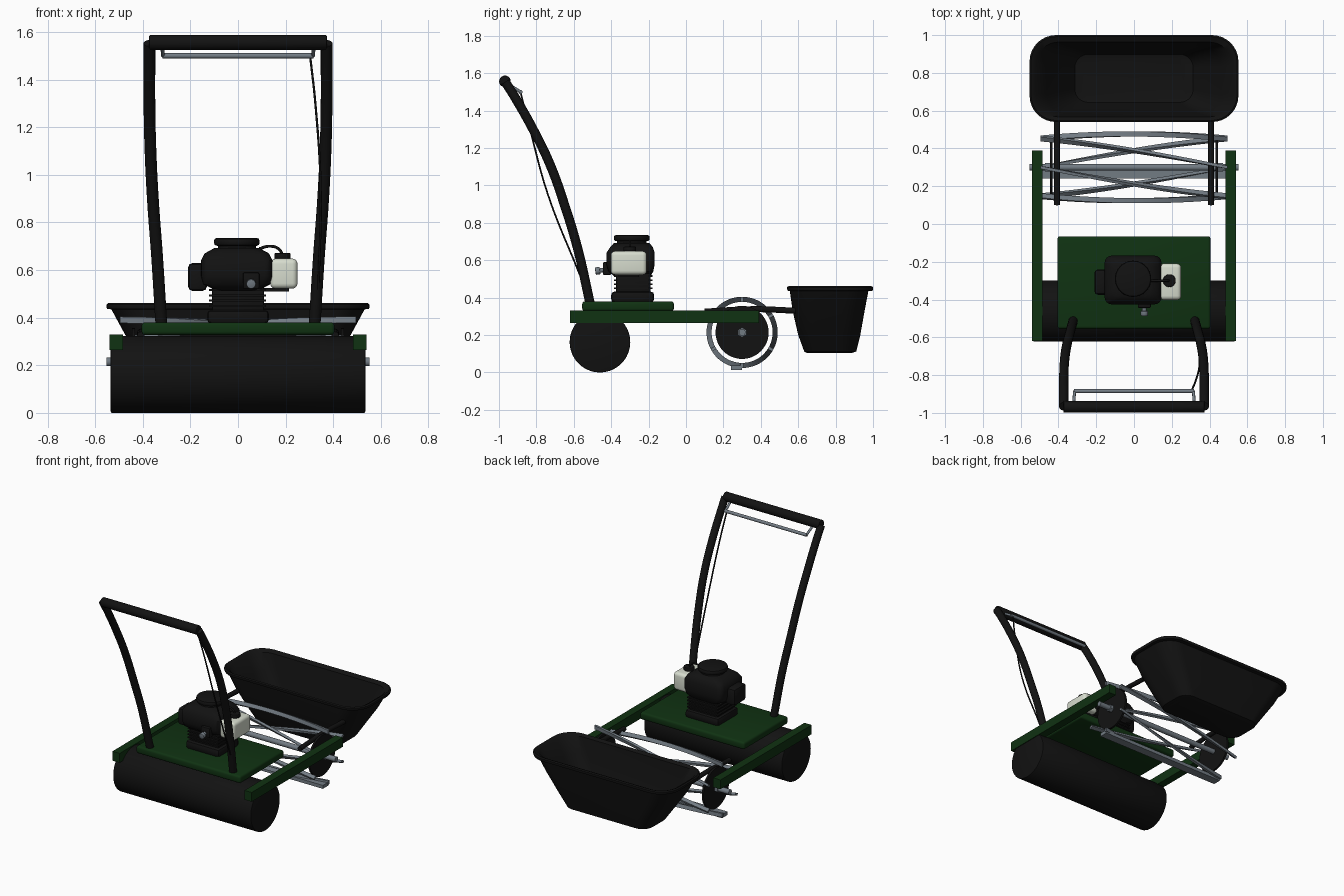
import bpy, bmesh, math
from mathutils import Vector

if "Cube" in bpy.data.objects:
    bpy.data.objects.remove(bpy.data.objects["Cube"])


def material(name, rgb):
    m = bpy.data.materials.new(name)
    m.diffuse_color = (*rgb, 1)
    m.use_nodes = True
    m.node_tree.nodes["Principled BSDF"].inputs["Base Color"].default_value = m.diffuse_color
    return m


BLACK = material("black", (0.006, 0.006, 0.006))
GREEN = material("dark green", (0.005, 0.032, 0.006))
STEEL = material("steel grey", (0.17, 0.20, 0.23))
WHITE = material("tank white", (0.68, 0.72, 0.62))


def finish(name, bm, mat, smooth=True):
    bmesh.ops.recalc_face_normals(bm, faces=bm.faces)
    me = bpy.data.meshes.new(name)
    bm.to_mesh(me)
    bm.free()
    me.materials.append(mat)
    ob = bpy.data.objects.new(name, me)
    bpy.context.collection.objects.link(ob)
    if smooth:
        bpy.ops.object.select_all(action='DESELECT')
        ob.select_set(True)
        bpy.context.view_layer.objects.active = ob
        bpy.ops.object.shade_smooth_by_angle(angle=math.radians(40))
    return ob


def box(name, lo, hi, mat, bevel=0.0, segments=2):
    bm = bmesh.new()
    bmesh.ops.create_cube(bm, size=1)
    for v in bm.verts:
        v.co = Vector([lo[i] + (v.co[i] + 0.5) * (hi[i] - lo[i]) for i in range(3)])
    if bevel:
        bmesh.ops.bevel(bm, geom=bm.edges[:], offset=bevel, segments=segments,
                        profile=0.5, affect='EDGES')
    return finish(name, bm, mat)


def rod(name, a, b, r, mat, sides=32, bevel=0.0):
    a, b = Vector(a), Vector(b)
    bm = bmesh.new()
    bmesh.ops.create_cone(bm, cap_ends=True, segments=sides, radius1=r, radius2=r,
                          depth=(b - a).length)
    if bevel:
        rim = [e for e in bm.edges if abs(e.verts[0].co.z - e.verts[1].co.z) < 1e-5]
        bmesh.ops.bevel(bm, geom=rim, offset=bevel, segments=2, profile=0.5, affect='EDGES')
    rot = (b - a).to_track_quat('Z', 'Y')
    for v in bm.verts:
        v.co = rot @ v.co + (a + b) / 2
    return finish(name, bm, mat)


def loft(name, rings, mat):
    """Skin a list of closed rings and cap both ends."""
    bm = bmesh.new()
    loops = [[bm.verts.new(p) for p in ring] for ring in rings]
    n = len(loops[0])
    for a, b in zip(loops, loops[1:]):
        for i in range(n):
            bm.faces.new((a[i], a[(i + 1) % n], b[(i + 1) % n], b[i]))
    bm.faces.new(loops[0])
    bm.faces.new(loops[-1])
    return finish(name, bm, mat)


def round_rect(z, cx, hx, y0, y1, r, steps=8):
    pts = []
    for k, (sx, cy) in enumerate([(1, y1 - r), (-1, y1 - r), (-1, y0 + r), (1, y0 + r)]):
        for i in range(steps + 1):
            a = math.pi / 2 * (k + i / steps)
            pts.append((cx + sx * (hx - r) + r * math.cos(a), cy + r * math.sin(a), z))
    return pts


def tube(name, pts, r, mat, sides=4):
    cu = bpy.data.curves.new(name, 'CURVE')
    cu.dimensions = '3D'
    cu.bevel_depth = r
    cu.bevel_resolution = sides
    cu.use_fill_caps = True
    cu.resolution_u = 6
    sp = cu.splines.new('BEZIER')
    sp.bezier_points.add(len(pts) - 1)
    for bp, p in zip(sp.bezier_points, pts):
        bp.co = p
        bp.handle_left_type = bp.handle_right_type = 'AUTO'
    cu.materials.append(mat)
    ob = bpy.data.objects.new(name, cu)
    bpy.context.collection.objects.link(ob)
    return ob


# Rear roller and deck
rod("roller", (-0.535, -0.46, 0.162), (0.535, -0.46, 0.162), 0.162, BLACK, 64, 0.006)
box("deck_plate", (-0.405, -0.555, 0.328), (0.405, -0.065, 0.38), GREEN, 0.014, 3)

# Parts on both sides
for s, side in ((-1, "left"), (1, "right")):
    xs = sorted((s * 0.484, s * 0.54))
    box(side + "_rail", (xs[0], -0.62, 0.265), (xs[1], 0.39, 0.33), GREEN)
    rod(side + "_reel_disc", (s * 0.432, 0.30, 0.214), (s * 0.446, 0.30, 0.214), 0.142, BLACK, 48)
    rod(side + "_shaft_nut", (s * 0.446, 0.30, 0.214), (s * 0.47, 0.30, 0.214), 0.026, STEEL, 6)
    tube(side + "_hopper_arm", [(s * 0.408, 0.10, 0.325), (s * 0.408, 0.36, 0.338),
                                (s * 0.408, 0.585, 0.33)], 0.016, BLACK)
    tube(side + "_handle_tube", [(s * 0.322, -0.513, 0.37), (s * 0.34, -0.578, 0.658),
                                 (s * 0.357, -0.647, 0.888), (s * 0.368, -0.727, 1.112),
                                 (s * 0.372, -0.818, 1.30), (s * 0.372, -0.914, 1.47),
                                 (s * 0.372, -0.966, 1.553)], 0.025, BLACK, 5)
    tube(side + "_lever_end", [(s * 0.315, -0.885, 1.50), (s * 0.318, -0.94, 1.535)], 0.008, STEEL)

# Handle grip, lever bar and cable
rod("handle_grip", (-0.373, -0.968, 1.556), (0.373, -0.968, 1.556), 0.031, BLACK, 32, 0.004)
rod("lever_bar", (-0.318, -0.885, 1.50), (0.318, -0.885, 1.50), 0.011, STEEL, 16)
tube("control_cable", [(0.303, -0.885, 1.50), (0.325, -0.834, 1.30), (0.347, -0.738, 0.95),
                       (0.338, -0.567, 0.52)], 0.005, BLACK, 2)

# Cutting reel: shaft, six helical blades and fixed bed knife
rod("reel_shaft", (-0.553, 0.30, 0.214), (0.553, 0.30, 0.214), 0.018, STEEL, 24)
for k in range(6):
    rings = []
    for i in range(17):
        t = i / 16
        a = math.radians(30 + 60 * k + 60 * t)
        c, s = math.cos(a), math.sin(a)
        rings.append([(-0.495 + 0.99 * t, 0.30 + r * c - w * s, 0.214 + r * s + w * c)
                      for r, w in ((0.163, -0.008), (0.19, -0.008), (0.19, 0.008), (0.163, 0.008))])
    loft("reel_blade_%d" % (k + 1), rings, STEEL)
box("bed_knife", (-0.49, 0.24, 0.014), (0.49, 0.30, 0.038), STEEL)

# Grass hopper: open tub with a lip (outer wall up, inner wall down)
wall = [(0.105, 0.29, 0.645, 0.89, 0.06), (0.112, 0.325, 0.632, 0.91, 0.08),
        (0.20, 0.385, 0.60, 0.932, 0.10), (0.33, 0.475, 0.57, 0.955, 0.12),
        (0.435, 0.532, 0.555, 0.975, 0.13)]
lip = [(0.437, 0.55, 0.543, 0.998, 0.14), (0.446, 0.553, 0.54, 1.0, 0.14),
       (0.455, 0.553, 0.54, 1.0, 0.14), (0.461, 0.545, 0.548, 0.992, 0.135)]
inner = [(z + 0.012, hx - 0.012, y0 + 0.012, y1 - 0.012, r - 0.01)
         for z, hx, y0, y1, r in reversed(wall)]
loft("grass_hopper", [round_rect(z, 0, hx, y0, y1, r) for z, hx, y0, y1, r in wall + lip + inner],
     BLACK)

# Engine base, crankcase and fins
box("engine_base", (-0.13, -0.40, 0.375), (0.13, -0.17, 0.432), BLACK, 0.018)
box("crankcase", (-0.11, -0.375, 0.42), (0.11, -0.19, 0.55), BLACK, 0.01)
for i in range(4):
    z = 0.445 + 0.022 * i
    box("cooling_fin_%d" % (i + 1), (-0.121, -0.384, z), (0.118, -0.18, z + 0.009), BLACK)

# Engine cowl, recoil starter and side housing
cowl = [(0.515, 0.09, -0.385, -0.19, 0.03), (0.54, 0.14, -0.415, -0.175, 0.035),
        (0.575, 0.15, -0.425, -0.168, 0.035), (0.64, 0.15, -0.425, -0.168, 0.035),
        (0.67, 0.135, -0.405, -0.178, 0.04), (0.692, 0.095, -0.385, -0.195, 0.05)]
loft("engine_cowl", [round_rect(z, -0.005, hx, y0, y1, r, 4) for z, hx, y0, y1, r in cowl], BLACK)
rod("starter_neck", (-0.005, -0.29, 0.68), (-0.005, -0.29, 0.71), 0.08, BLACK, 32)
rod("starter_cover", (-0.005, -0.29, 0.702), (-0.005, -0.29, 0.735), 0.096, BLACK, 32, 0.012)
box("side_housing", (-0.21, -0.375, 0.512), (-0.13, -0.24, 0.63), BLACK, 0.02)

# Fuel tank with cap, hose and bracket
box("fuel_tank", (0.135, -0.402, 0.522), (0.25, -0.21, 0.648), WHITE, 0.022, 4)
rod("fuel_cap", (0.187, -0.30, 0.645), (0.187, -0.30, 0.672), 0.034, BLACK, 24, 0.005)
tube("fuel_hose", [(0.09, -0.30, 0.69), (0.13, -0.30, 0.70), (0.17, -0.30, 0.69),
                   (0.187, -0.30, 0.665)], 0.006, BLACK)
box("tank_bracket", (0.08, -0.36, 0.51), (0.215, -0.25, 0.524), BLACK)

# Throttle knob on its mount
box("knob_mount", (0.02, -0.445, 0.52), (0.09, -0.40, 0.59), BLACK, 0.008)
rod("knob_stem", (0.055, -0.44, 0.548), (0.055, -0.465, 0.544), 0.012, STEEL, 16)
rod("throttle_knob", (0.055, -0.46, 0.545), (0.055, -0.485, 0.541), 0.02, STEEL, 20, 0.004)
